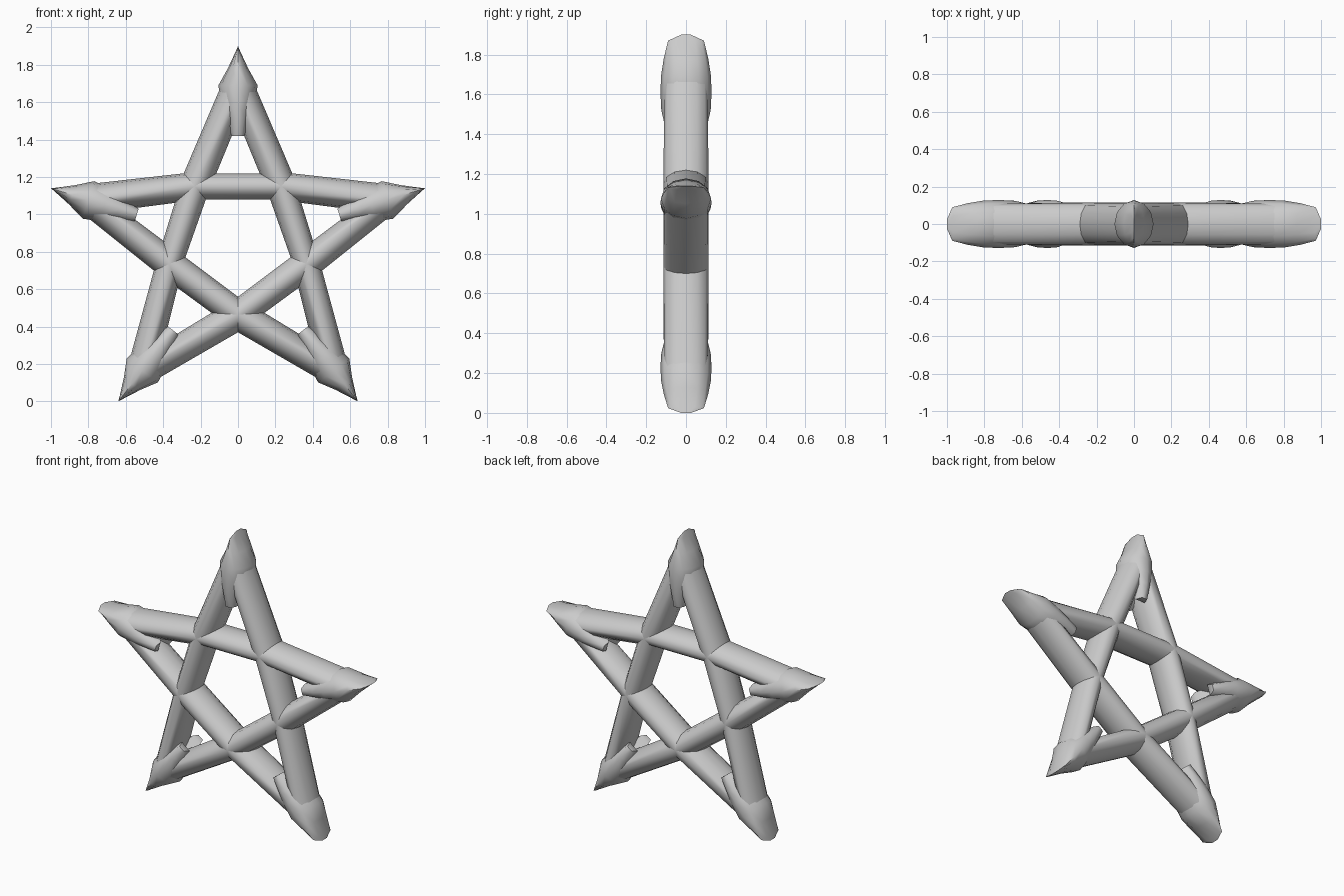
import bpy, bmesh, math
from mathutils import Vector

if "Cube" in bpy.data.objects:
    bpy.data.objects.remove(bpy.data.objects["Cube"])

CENTRE = (0, 0.83)


def finish(name, rings, angle):
    """Skin a list of closed rings into a smooth-shaded solid."""
    bm = bmesh.new()
    vr = [[bm.verts.new(p) for p in r] for r in rings]
    n = len(vr[0])
    for a, b in zip(vr, vr[1:]):
        for k in range(n):
            bm.faces.new((a[k], a[(k + 1) % n], b[(k + 1) % n], b[k]))
    bm.faces.new(vr[0])
    bm.faces.new(vr[-1])
    bmesh.ops.remove_doubles(bm, verts=bm.verts, dist=1e-5)
    bmesh.ops.triangulate(bm, faces=[f for f in bm.faces if len(f.verts) > 4])
    bmesh.ops.recalc_face_normals(bm, faces=bm.faces)
    me = bpy.data.meshes.new(name)
    bm.to_mesh(me)
    bm.free()
    ob = bpy.data.objects.new(name, me)
    bpy.context.collection.objects.link(ob)
    bpy.ops.object.select_all(action='DESELECT')
    ob.select_set(True)
    bpy.context.view_layer.objects.active = ob
    bpy.ops.object.shade_smooth_by_angle(angle=math.radians(angle))
    return ob


def bar(name, outer, inner, mirror=1):
    """Rounded bar lofted between its outer and inner edge (x, z) points."""
    depths = (0.107, 0.114, 0.114, 0.107)
    rings = []
    for o, i, d in zip(outer, inner, depths):
        c = (Vector(o) + Vector(i)) / 2
        h = (Vector(o) - Vector(i)) / 2
        ring = []
        for k in range(12):
            a = math.tau * k / 12
            p = c + h * math.cos(a)
            ring.append((mirror * p.x, d * math.sin(a), p.y))
        rings.append(ring)
    return finish(name, rings, 50)


def cap(name, tip):
    """Leaf-shaped cap: a blunt wedge from the tip towards the centre."""
    t0 = Vector(tip)
    axis = (Vector(CENTRE) - t0).normalized()
    side = Vector((-axis.y, axis.x))
    # distance along axis, half width, half depth
    stations = [(0.0, 0.0, 0.025), (0.03, 0.013, 0.09), (0.12, 0.055, 0.112),
                (0.21, 0.105, 0.126), (0.30, 0.092, 0.128),
                (0.38, 0.07, 0.124), (0.45, 0.04, 0.116)]
    rings = []
    for s, (t, w, d) in enumerate(stations):
        ring = []
        for k in range(12):
            a = math.tau * k / 12
            # last ring is notched in the middle, leaving two prongs
            dt = 0.0
            if s == len(stations) - 1:
                dt = -0.035 if k in (3, 9) else 0.03 if k in (1, 2, 4, 5, 7, 8, 10, 11) else -0.03
            p = t0 + axis * (t + dt) + side * (w * math.cos(a))
            ring.append((p.x, d * math.sin(a), p.y))
        rings.append(ring)
    return finish(name, rings, 50)


# Horizontal bar
bar("cross_bar",
    [(-1, 1.14), (-0.29, 1.22), (0.29, 1.22), (1, 1.14)],
    [(-0.62, 1.025), (-0.2, 1.08), (0.2, 1.08), (0.62, 1.025)])

# Steep bars from the top and low diagonal bars, mirrored left and right
for side, m in (("right", 1), ("left", -1)):
    bar("steep_bar_" + side,
        [(0, 1.9), (0.29, 1.22), (0.45, 0.7), (0.64, 0)],
        [(0, 1.5), (0.165, 1.1), (0.285, 0.76), (0.395, 0.32)], m)
    bar("diagonal_bar_" + side,
        [(-0.64, 0), (0, 0.37), (0.45, 0.7), (1, 1.14)],
        [(-0.395, 0.32), (0, 0.56), (0.28, 0.77), (0.62, 1.025)], m)
    cap("side_cap_" + side, (m * 1.0, 1.14))
    cap("foot_cap_" + side, (m * 0.64, 0))

# Top point
cap("top_cap", (0, 1.9))
